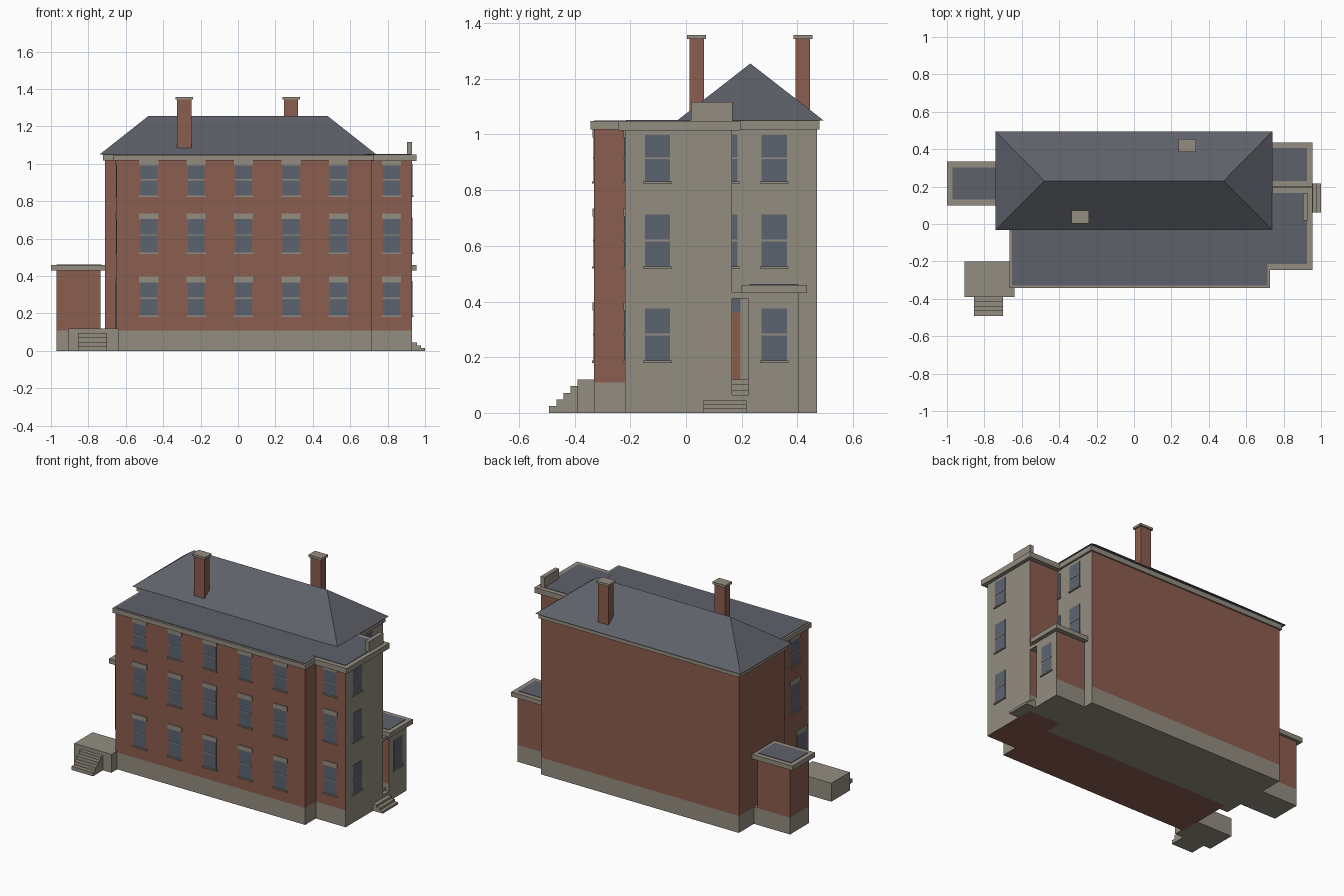
import bpy
import bmesh

old = bpy.data.objects.get("Cube")
if old:
    bpy.data.objects.remove(old, do_unlink=True)


def material(name, rgb):
    m = bpy.data.materials.new(name)
    m.use_nodes = True
    m.diffuse_color = (*rgb, 1)
    m.node_tree.nodes["Principled BSDF"].inputs["Base Color"].default_value = (*rgb, 1)
    return m


BRICK = material("red brick", (0.26, 0.11, 0.078))
STONE = material("grey stone", (0.295, 0.268, 0.217))
SLATE = material("slate", (0.112, 0.12, 0.142))
GLASS = material("window glass", (0.107, 0.127, 0.162))

BASE = 0.11     # plinth height
EAVE = 1.05     # top of the cornices


def finish(name, bm, mats):
    mesh = bpy.data.meshes.new(name)
    bmesh.ops.recalc_face_normals(bm, faces=bm.faces)
    bm.to_mesh(mesh)
    bm.free()
    for m in mats:
        mesh.materials.append(m)
    ob = bpy.data.objects.new(name, mesh)
    bpy.context.collection.objects.link(ob)
    return ob


def add_box(bm, x, y, z):
    verts = bmesh.ops.create_cube(bm, size=1)["verts"]
    for v in verts:
        v.co = [lo + (hi - lo) * (c + 0.5) for c, (lo, hi) in zip(v.co, (x, y, z))]


def box(name, x, y, z, mat):
    bm = bmesh.new()
    add_box(bm, x, y, z)
    return finish(name, bm, [mat])


def walls(name, x, y, top, stone_east=False, stone_bottom=False):
    """Brick block with a stone plinth and, if wanted, a stone east side."""
    bm = bmesh.new()
    add_box(bm, x, y, (0, top))
    bmesh.ops.bisect_plane(bm, geom=bm.verts[:] + bm.edges[:] + bm.faces[:],
                           plane_co=(0, 0, BASE), plane_no=(0, 0, 1))
    bm.normal_update()
    for f in bm.faces:
        height = f.calc_center_median().z
        plinth = 0.001 < height < BASE
        east = stone_east and f.normal.x > 0.5
        bottom = stone_bottom and height < 0.001
        f.material_index = int(plinth or east or bottom)
    return finish(name, bm, [BRICK, STONE])


def flat_roof(name, x, y, z, rim):
    """Stone cornice with a slate deck inset in its top."""
    box(name + "_cornice", x, y, z, STONE)
    box(name + "_deck", (x[0] + rim, x[1] - rim), (y[0] + rim, y[1] - rim),
        (z[1] - 0.01, z[1] + 0.003), SLATE)


def wall_plate(name, side, along, face, width, z, depth, mat):
    """Thin plate on the south, east or west wall plane."""
    span = (along - width / 2, along + width / 2)
    out = (face - 0.004, face + depth) if side == "east" else (face - depth, face + 0.004)
    if side == "south":
        return box(name, span, out, z, mat)
    return box(name, out, span, z, mat)


def window(name, side, along, face, floor, lintel):
    z0, z1 = FLOORS[floor]
    mid = (z0 + z1) / 2
    wall_plate(name + "_glass", side, along, face, 0.09, (z0, z1), 0.002, GLASS)
    wall_plate(name + "_sash_bar", side, along, face, 0.09, (mid - 0.003, mid + 0.003), 0.004, STONE)
    wall_plate(name + "_sill", side, along, face, 0.104, (z0 - 0.008, z0), 0.008, STONE)
    if lintel:
        wall_plate(name + "_lintel", side, along, face, 0.102, (z1 - 0.008, z1 + 0.022), 0.005, STONE)


FLOORS = [(0.188, 0.375), (0.526, 0.713), (0.832, 0.998)]

# Main masses
walls("front_block", (-0.65, 0.715), (-0.33, 0.05), 1.03)
walls("rear_block", (-0.71, 0.715), (0.0, 0.47), 1.03, True, True)
walls("east_wing", (0.70, 0.93), (-0.22, 0.165), 1.03, True)
walls("east_porch", (0.70, 0.93), (0.225, 0.405), 0.44, True, True)
walls("west_porch", (-0.97, -0.735), (0.12, 0.315), 0.44, False, True)
box("west_porch_plinth_link", (-0.74, -0.70), (0.12, 0.315), (0, BASE), STONE)

# Cornices and flat roofs
flat_roof("front_roof", (-0.665, 0.728), (-0.343, 0.1), (1.018, EAVE - 0.002), 0.013)
flat_roof("east_wing_roof", (0.65, 0.955), (-0.245, 0.195), (1.014, EAVE - 0.001), 0.03)
flat_roof("east_porch_roof", (0.70, 0.955), (0.2, 0.435), (0.43, 0.46), 0.03)
flat_roof("west_porch_roof", (-1.0, -0.70), (0.1, 0.333), (0.43, 0.46), 0.03)
box("rear_cornice", (-0.722, 0.728), (-0.012, 0.48), (1.018, EAVE), STONE)
box("wing_parapet", (0.903, 0.93), (0.018, 0.167), (EAVE - 0.01, 1.117), STONE)
box("door_canopy", (0.71, 0.93), (0.16, 0.23), (0.41, 0.432), STONE)

# Hipped roof: eave rectangle drawn up to a ridge
bm = bmesh.new()
eave = [bm.verts.new((x, y, EAVE)) for x, y in
        ((-0.74, -0.032), (0.74, -0.032), (0.74, 0.495), (-0.74, 0.495))]
west, east = [bm.verts.new((x, 0.231, 1.255)) for x in (-0.48, 0.48)]
for loop in ((eave[0], eave[1], east, west), (eave[2], eave[3], west, east),
             (eave[1], eave[2], east), (eave[3], eave[0], west), eave):
    bm.faces.new(loop)
finish("hipped_roof", bm, [SLATE])

# Chimneys
for name, cx, cy in (("front_chimney", -0.287, 0.038), ("rear_chimney", 0.284, 0.42)):
    box(name, (cx - 0.038, cx + 0.038), (cy - 0.026, cy + 0.026), (1.03, 1.345), BRICK)
    box(name + "_cap", (cx - 0.047, cx + 0.047), (cy - 0.034, cy + 0.034), (1.343, 1.358), STONE)

# Windows
for floor in range(3):
    for i in range(5):
        window(f"front_window_{floor}_{i}", "south", -0.477 + 0.2535 * i, -0.33, floor, True)
    window(f"wing_front_window_{floor}", "south", 0.82, -0.22, floor, True)
    window(f"wing_side_window_{floor}", "east", -0.102, 0.93, floor, False)
    window(f"rear_side_window_{floor}", "east", 0.317, 0.93 if floor == 0 else 0.715, floor, False)
    if floor:
        window(f"west_window_{floor}", "west", -0.19, -0.65, floor, True)
        window(f"alcove_window_{floor}", "east", 0.14, 0.715, floor, False)

# Doors
wall_plate("east_door", "east", 0.18, 0.715, 0.03, (0.12, 0.36), 0.004, BRICK)
wall_plate("east_door_transom", "east", 0.18, 0.715, 0.03, (0.36, 0.41), 0.004, GLASS)
wall_plate("west_door", "west", -0.26, -0.65, 0.09, (0.12, 0.36), 0.004, GLASS)
wall_plate("west_door_lintel", "west", -0.26, -0.65, 0.11, (0.36, 0.39), 0.006, STONE)

# Front steps and landing
box("west_landing", (-0.907, -0.64), (-0.39, -0.2), (0, 0.12), STONE)
for i in range(4):
    box(f"west_step_{i}", (-0.855, -0.70), (-0.492 + 0.026 * i, -0.38), (0, 0.024 * (i + 1)), STONE)

# East steps: three wide ones, then a narrow flight into the alcove
for i in range(3):
    box(f"east_wide_step_{i}", (0.92, 1.0 - 0.022 * i), (0.062, 0.217), (0, 0.015 * (i + 1)), STONE)
for i in range(4):
    box(f"east_narrow_step_{i}", (0.71, 0.93 - 0.025 * i), (0.16, 0.226), (0, 0.045 + 0.0187 * (i + 1)), STONE)
